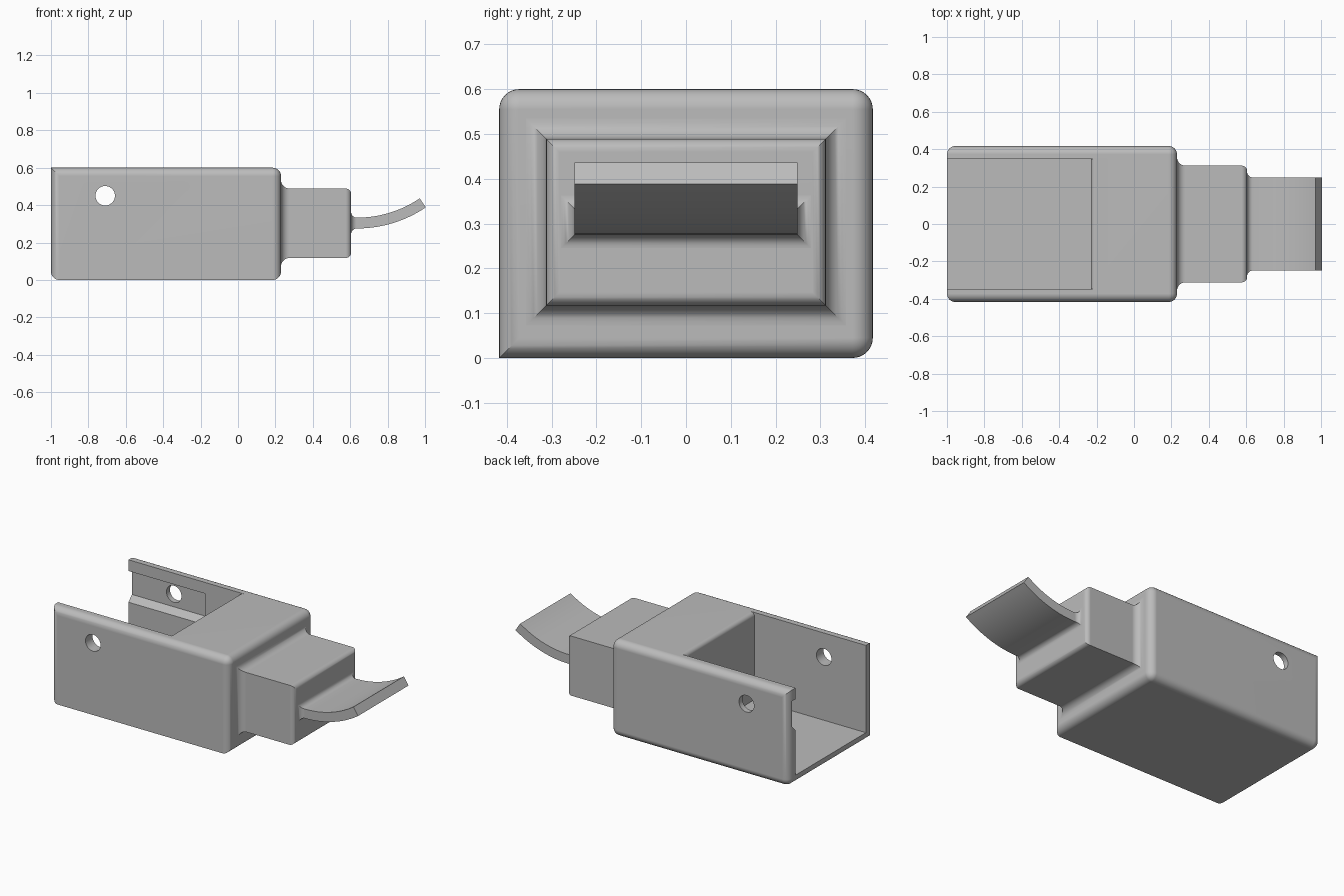
import bpy, bmesh
from math import sin, cos, pi, radians
from mathutils import Vector

if "Cube" in bpy.data.objects:
    bpy.data.objects.remove(bpy.data.objects["Cube"])

grey = bpy.data.materials.new("plain grey")
grey.use_nodes = True
grey.diffuse_color = (0.5, 0.5, 0.5, 1)
grey.node_tree.nodes["Principled BSDF"].inputs["Base Color"].default_value = (0.5, 0.5, 0.5, 1)

END, NECK_END = 0.23, 0.605      # x of the body end and the neck end
HALF_Y, TOP = 0.417, 0.6         # body half width and height
INNER_Y, FLOOR = 0.347, 0.055    # cavity half width and floor height
R = 0.045                        # body rounding
STEPS = 8


def make_object(name, bm):
    bmesh.ops.recalc_face_normals(bm, faces=bm.faces)
    mesh = bpy.data.meshes.new(name)
    bm.to_mesh(mesh)
    bm.free()
    mesh.materials.append(grey)
    obj = bpy.data.objects.new(name, mesh)
    bpy.context.collection.objects.link(obj)
    return obj


def activate(obj):
    bpy.ops.object.select_all(action='DESELECT')
    obj.select_set(True)
    bpy.context.view_layer.objects.active = obj


def finish(obj):
    activate(obj)
    bpy.ops.object.shade_smooth_by_angle(angle=radians(30))
    mod = obj.modifiers.new("Even shading", 'WEIGHTED_NORMAL')
    mod.keep_sharp = True


def prism(name, profile, offset):
    """Extrude a closed profile of 3D points along offset."""
    bm = bmesh.new()
    face = bm.faces.new([bm.verts.new(p) for p in profile])
    new = bmesh.ops.extrude_face_region(bm, geom=[face])["geom"]
    bmesh.ops.translate(bm, vec=offset, verts=[v for v in new if isinstance(v, bmesh.types.BMVert)])
    return make_object(name, bm)


def loft(name, rings):
    """Skin rings of (lower point, upper point, half width)."""
    bm = bmesh.new()
    loops = []
    for (xl, zl), (xu, zu), w in rings:
        corners = ((xl, -w, zl), (xl, w, zl), (xu, w, zu), (xu, -w, zu))
        loops.append([bm.verts.new(c) for c in corners])
    for a, b in zip(loops, loops[1:]):
        for i in range(4):
            j = (i + 1) % 4
            bm.faces.new((a[i], a[j], b[j], b[i]))
    bm.faces.new(loops[0])
    bm.faces.new(loops[-1])
    return make_object(name, bm)


def cut(obj, cutter):
    mod = obj.modifiers.new("Cut", 'BOOLEAN')
    mod.operation, mod.solver, mod.object = 'DIFFERENCE', 'EXACT', cutter
    activate(obj)
    bpy.ops.object.modifier_apply(modifier=mod.name)
    bpy.data.objects.remove(cutter)


def angles():
    return [pi / 2 * i / STEPS for i in range(STEPS + 1)]


# Body block: every edge rounded but the open top end and the lower front edge
bm = bmesh.new()
bmesh.ops.create_cube(bm, size=1)
for v in bm.verts:
    v.co = Vector((END if v.co.x > 0 else -1, HALF_Y * 2 * v.co.y, TOP * (v.co.z + 0.5)))


def is_round(edge):
    mid = (edge.verts[0].co + edge.verts[1].co) / 2
    open_end = mid.x < -0.9 and mid.z > 0.5
    lower_front = mid.y < -0.4 and mid.z < 0.1
    return not (open_end or lower_front)


bmesh.ops.bevel(bm, geom=[e for e in bm.edges if is_round(e)], offset=R,
                segments=STEPS, profile=0.5, affect='EDGES')
body = make_object("body_shell", bm)

# Cavity, open at the top and one end, with a rounded upper lip
wall_x, lip = -0.23, 0.025
side = [(-1.2, FLOOR), (wall_x, FLOOR)]
side += [(wall_x + lip - lip * cos(t), TOP - lip + lip * sin(t)) for t in angles()]
side += [(wall_x + lip, 0.8), (-1.2, 0.8)]
cut(body, prism("cavity_cutter", [(x, -INNER_Y, z) for x, z in side], (0, 2 * INNER_Y, 0)))

# Recess with a sloped ledge inside the rear wall
deep = INNER_Y + 0.035
section = [(0.3, 0.53), (deep, 0.53), (deep, 0.37), (INNER_Y, 0.335), (0.3, 0.335)]
cut(body, prism("recess_cutter", [(-1.2, y, z) for y, z in section], (0.73, 0, 0)))

# Pin hole through both walls
circle = [(-0.71 + 0.052 * cos(2 * pi * i / 32), -0.6, 0.45 + 0.052 * sin(2 * pi * i / 32))
          for i in range(32)]
cut(body, prism("hole_cutter", circle, (0, 1.2, 0)))
finish(body)


def flare(x, r):
    """Concave fillet growing out of a wall at x, as (x, outward offset)."""
    return [(x - 0.01, r)] + [(x + r - r * cos(t), r - r * sin(t)) for t in angles()]


# Neck: flared at the body, rounded at its far end
r = 0.03
outline = flare(END, R)
outline += [(NECK_END - r + r * sin(t), r * cos(t) - r) for t in angles()]
neck = loft("neck", [((x, 0.117 - o), (x, 0.489 + o), 0.312 + o) for x, o in outline])
finish(neck)

# Tongue: flared root, then a strip curving upward
low, thick, radius, sweep = 0.275, 0.058, 0.66, radians(34)
root = NECK_END + r
rings = [((x, low - o), (x, low + thick + o), 0.249 + o) for x, o in flare(NECK_END, r)]
for i in range(1, 17):
    a = sweep * i / 16
    low_pt, up_pt = [(root + q * sin(a), low + radius - q * cos(a)) for q in (radius, radius - thick)]
    rings.append((low_pt, up_pt, 0.249))
tongue = loft("curved_tongue", rings)
finish(tongue)
